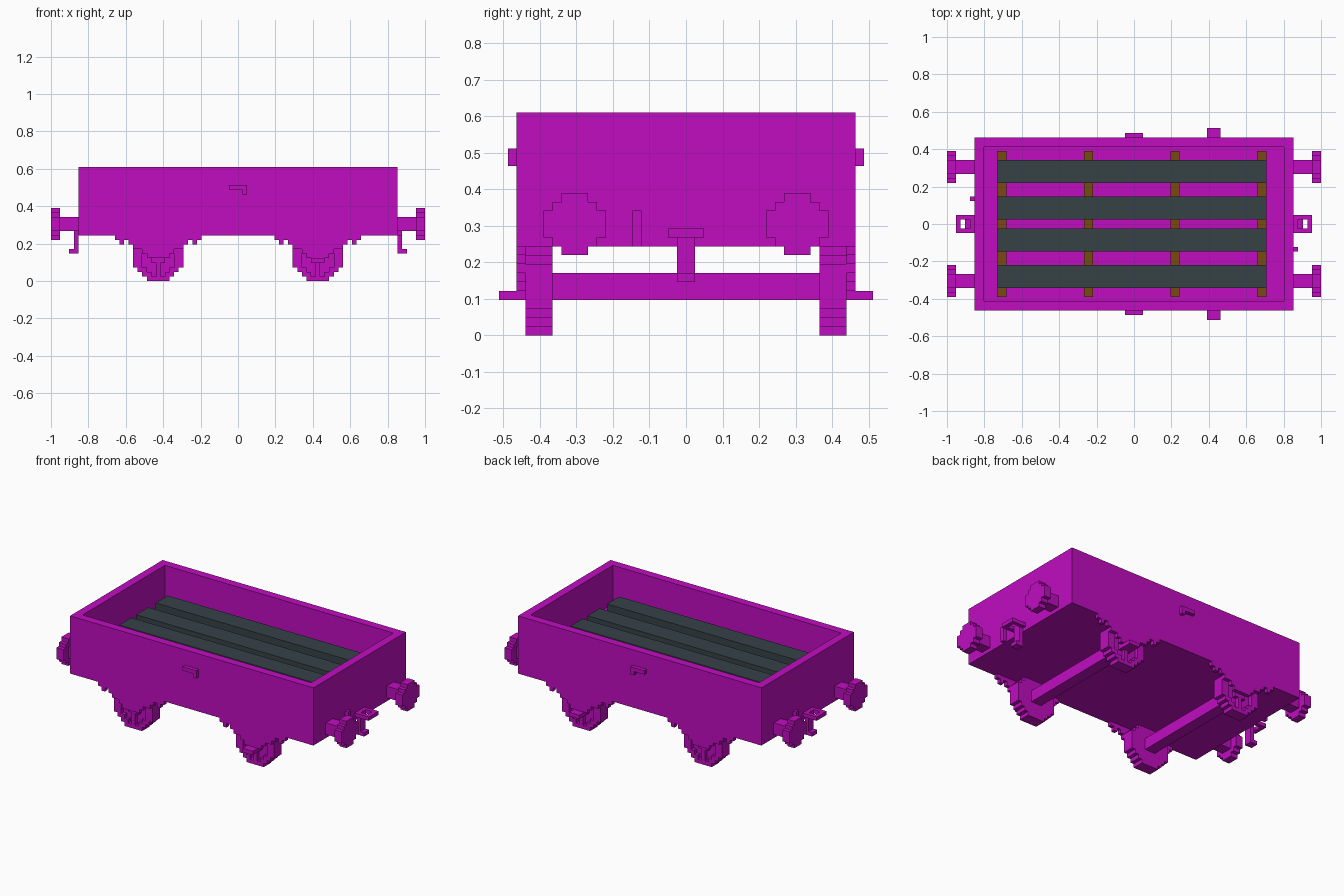
import bpy
import bmesh
from mathutils import Vector

V = 2 / 82  # size of one block

cube = bpy.data.objects.get("Cube")
if cube:
    bpy.data.objects.remove(cube, do_unlink=True)


def material(name, color):
    m = bpy.data.materials.new(name)
    m.use_nodes = True
    m.diffuse_color = (*color, 1)
    m.node_tree.nodes["Principled BSDF"].inputs["Base Color"].default_value = (*color, 1)
    return m


magenta = material("magenta paint", (0.53, 0.004, 0.53))
slate = material("dark slate", (0.037, 0.054, 0.061))
brown = material("brown wood", (0.19, 0.065, 0.006))


def finish(bm, name, mat):
    """Scale block units to model units and link the object."""
    bmesh.ops.recalc_face_normals(bm, faces=bm.faces)
    bmesh.ops.scale(bm, vec=(V, V, V), verts=bm.verts)
    mesh = bpy.data.meshes.new(name)
    bm.to_mesh(mesh)
    bm.free()
    mesh.materials.append(mat)
    obj = bpy.data.objects.new(name, mesh)
    bpy.context.collection.objects.link(obj)
    return obj


def add_box(bm, x, y, z):
    lo = Vector((min(x), min(y), min(z)))
    hi = Vector((max(x), max(y), max(z)))
    verts = bmesh.ops.create_cube(bm, size=1)["verts"]
    for v in verts:
        v.co = (lo + hi) / 2 + v.co * (hi - lo)
    return verts


def boxes(name, mat, *parts):
    bm = bmesh.new()
    for part in parts:
        add_box(bm, *part)
    return finish(bm, name, mat)


def stepped(rows, z):
    """Outline of a stepped shape; rows are half widths from the bottom up."""
    right = []
    for i, w in enumerate(rows):
        right += [(w, z + i), (w, z + i + 1)]
    right = [p for i, p in enumerate(right) if i == 0 or p != right[i - 1]]
    return right + [(-a, b) for a, b in reversed(right)]


def prism(name, mat, outline, center, axis, span):
    """Extrude an outline along x or y between two planes."""
    bm = bmesh.new()
    place = (lambda a, b: (span[0], center + a, b)) if axis == "x" else (
        lambda a, b: (center + a, span[0], b))
    face = bm.faces.new([bm.verts.new(place(a, b)) for a, b in outline])
    new = bmesh.ops.extrude_face_region(bm, geom=[face])["geom"]
    d = span[1] - span[0]
    shift = (d, 0, 0) if axis == "x" else (0, d, 0)
    bmesh.ops.translate(bm, vec=shift, verts=[g for g in new if isinstance(g, bmesh.types.BMVert)])
    return finish(bm, name, mat)


# Open wagon body: a block with its top inset and sunk to the floor
bm = bmesh.new()
add_box(bm, (-35, 35), (-19, 19), (10, 25))
bm.normal_update()
top = max(bm.faces, key=lambda f: f.calc_center_median().z)
bmesh.ops.inset_region(bm, faces=[top], thickness=3)
pit = bmesh.ops.extrude_face_region(bm, geom=[top])["geom"]
bmesh.ops.delete(bm, geom=[top], context="FACES_ONLY")
bmesh.ops.translate(bm, vec=(0, 0, -10), verts=[g for g in pit if isinstance(g, bmesh.types.BMVert)])
finish(bm, "wagon_body", magenta)

# Load: cross bearers with long planks on top
for x in (-30, -11, 8, 27):
    boxes("cross_bearer", brown, ((x, x + 2), (-16, 16), (15, 17)))
for y in (-14, -6, 1, 9):
    boxes("plank", slate, ((-30, 29), (y, y + 5), (17, 19)))

# Ends: buffers, couplings and pegs
buffer_disc = stepped([1.5, 2.5, 3.5, 3.5, 3.5, 2.5, 1.5], 9)
for s in (-1, 1):
    end = "left" if s > 0 else "right"
    for y in (-12.5, 12.5):
        prism(end + "_buffer_disc", magenta, buffer_disc, y, "x", (s * 39, s * 41))
        boxes(end + "_buffer_shaft", magenta, ((s * 35, s * 39), (y - 1.5, y + 1.5), (11, 14)))
    boxes(end + "_coupling_loop", magenta,
          ((s * 35, s * 38), (-2, -1), (11, 12)),
          ((s * 35, s * 38), (1, 2), (11, 12)),
          ((s * 38, s * 39), (-2, 2), (11, 12)))
    boxes(end + "_coupling_hook", magenta,
          ((s * 35, s * 36), (-1, 1), (6, 12)),
          ((s * 36, s * 37), (-1, 1), (6, 7)))
    boxes(end + "_end_peg", magenta, ((s * 35, s * 36), (-s * 6, -s * 5), (10, 14)))

# Wheels, axles, leaf springs
wheel_disc = stepped([2.5, 3.5, 4.5, 5.5, 5.5, 5.5, 5.5, 5.5, 4.5, 3.5, 2.5], 0)
spring = stepped([2.5, 3.5, 5.5, 6.5, 9.5], 5)
for x in (-17.5, 17.5):
    boxes("axle", magenta, ((x - 1.5, x + 1.5), (-15, 15), (4, 7)))
    for s in (-1, 1):
        prism("wheel", magenta, wheel_disc, x, "y", (s * 15, s * 17))
        rim = [((x - 2.5, x + 2.5), (s * 17, s * 18), (0, 1)),
               ((x - 0.5, x + 0.5), (s * 17, s * 18), (1, 4)),
               ((x - 1.5, x + 1.5), (s * 17, s * 18), (4, 7))]
        for z, w in enumerate([3.5, 4.5, 5.5, 5.5, 5.5, 5.5, 5.5, 4.5, 3.5], 1):
            for side in (-1, 1):
                rim.append(((x + side * w, x + side * (w - 2)), (s * 17, s * 18), (z, z + 1)))
        boxes("wheel_rim", magenta, *rim)
        prism("leaf_spring", magenta, spring, x, "y", (s * 18, s * 19))
        boxes("spring_shackles", magenta,
              *[((x + t * 7.5, x + t * 8.5), (s * 18, s * 19), (8, 9)) for t in (-1, 1)])

# Sides: latch and brake stub
for s in (-1, 1):
    boxes("side_latch", magenta,
          ((-2, 2), (s * 19, s * 20), (20, 21)),
          ((1, 2), (s * 19, s * 20), (19, 20)))
    boxes("brake_stub", magenta, ((16, 19), (s * 17, s * 21), (4, 5)))
